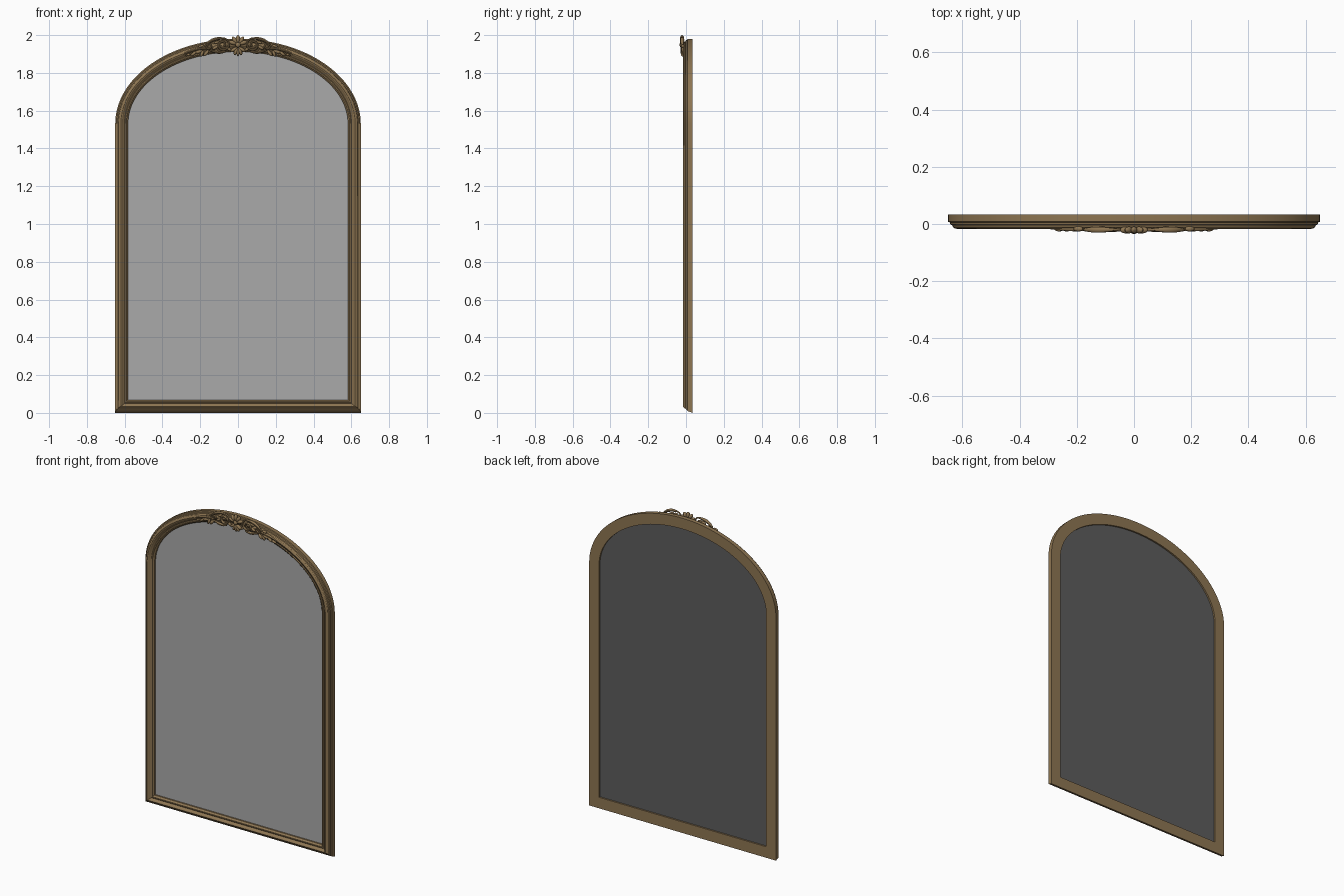
import bpy, bmesh, math
from mathutils import Matrix, Vector

if "Cube" in bpy.data.objects:
    bpy.data.objects.remove(bpy.data.objects["Cube"])


def material(name, r, g, b):
    m = bpy.data.materials.new(name)
    m.diffuse_color = (r, g, b, 1)
    m.use_nodes = True
    m.node_tree.nodes["Principled BSDF"].inputs["Base Color"].default_value = m.diffuse_color
    return m


GOLD = material("antique gold", 0.27, 0.18, 0.085)
SILVER = material("mirror silver", 0.40, 0.40, 0.40)
DARK = material("dark backing", 0.11, 0.11, 0.11)

HALF, SPRING, RISE, STEPS = 0.65, 1.53, 0.45, 64


def outline(d, db, y):
    """Arched outline moved inward by d (sides, arch) and db (bottom)."""
    a, b = HALF - d, RISE - d
    pts = [Vector((-a, y, db))]
    for i in range(STEPS + 1):
        t = math.pi * (1 - i / STEPS)
        pts.append(Vector((a * math.cos(t), y, SPRING + b * math.sin(t))))
    pts.append(Vector((a, y, db)))
    return pts


def finish(name, bm, mats, angle=35):
    bmesh.ops.recalc_face_normals(bm, faces=bm.faces[:])
    me = bpy.data.meshes.new(name)
    bm.to_mesh(me)
    bm.free()
    ob = bpy.data.objects.new(name, me)
    bpy.context.collection.objects.link(ob)
    for m in mats:
        me.materials.append(m)
    bpy.ops.object.select_all(action='DESELECT')
    bpy.context.view_layer.objects.active = ob
    ob.select_set(True)
    bpy.ops.object.shade_smooth_by_angle(angle=math.radians(angle))
    return ob


# moulded frame: (inset on sides, inset on bottom rail, depth)
PROFILE = [(0, 0, .034), (0, .010, .008), (.006, .012, .006), (.008, .020, -.002),
           (.014, .022, -.004), (.017, .028, -.011), (.023, .031, -.015),
           (.030, .035, -.017), (.036, .039, -.015), (.041, .044, -.009),
           (.049, .050, -.004), (.053, .054, -.007), (.059, .060, -.007),
           (.062, .064, -.002), (.068, .069, .002), (.068, .069, .034)]
bm = bmesh.new()
rings = [[bm.verts.new(p) for p in outline(*row)] for row in PROFILE]
for k, ring in enumerate(rings):
    nxt = rings[(k + 1) % len(rings)]
    for i in range(len(ring)):
        j = (i + 1) % len(ring)
        bm.faces.new((ring[i], ring[j], nxt[j], nxt[i]))
finish("arched_frame", bm, [GOLD], 30)

# mirror pane: silver in front, dark behind
bm = bmesh.new()
front = [bm.verts.new(p) for p in outline(.064, .065, .012)]
back = [bm.verts.new(p) for p in outline(.064, .065, .024)]
bm.faces.new(front)
bm.faces.new(back).material_index = 1
for i in range(len(front)):
    j = (i + 1) % len(front)
    bm.faces.new((front[i], front[j], back[j], back[i])).material_index = 1
finish("mirror_pane", bm, [SILVER, DARK])


# carved ornament helpers
def blob(bm, x, z, length, width, angle=0, y=-.018, depth=.012):
    m = (Matrix.Translation((x, y, z)) @ Matrix.Rotation(-math.radians(angle), 4, 'Y')
         @ Matrix.Diagonal((length, depth, width, 1)))
    bmesh.ops.create_uvsphere(bm, u_segments=16, v_segments=10, radius=1, matrix=m)


def tube(bm, path, r0, r1, side=1, y=-.02, n=10):
    """Tapered carved stem through (x, z) points, fattest in the middle."""
    pts = [Vector((side * x, y, z)) for x, z in path]
    rows, last = [], len(pts) - 1
    for i, p in enumerate(pts):
        t = (pts[min(i + 1, last)] - pts[max(i - 1, 0)]).normalized()
        nor = Vector((-t.z, 0, t.x))
        r = r0 + (r1 - r0) * math.sin(math.pi * i / last)
        rows.append([bm.verts.new(p + nor * r * math.cos(a) + Vector((0, 1.2 * r * math.sin(a), 0)))
                     for a in (2 * math.pi * k / n for k in range(n))])
    for a, b in zip(rows, rows[1:]):
        for k in range(n):
            bm.faces.new((a[k], a[(k + 1) % n], b[(k + 1) % n], b[k]))
    bm.faces.new(rows[0])
    bm.faces.new(rows[-1])


def spiral(cx, cz, r_out, r_in, start, sweep, n=26):
    out = []
    for i in range(n + 1):
        t = i / n
        a = math.radians(start + sweep * t)
        r = r_out + (r_in - r_out) * t
        out.append((cx + r * math.cos(a), cz + r * math.sin(a)))
    return out


def bend(p0, p1, p2, n=14):
    q = [i / n for i in range(n + 1)]
    return [tuple((1 - t) ** 2 * p0[k] + 2 * t * (1 - t) * p1[k] + t * t * p2[k]
                  for k in (0, 1)) for t in q]


# central shell: fan of lobes, boss and drop
bm = bmesh.new()
for ang in (18, 54, 90, 126, 162):
    a = math.radians(ang)
    blob(bm, .029 * math.cos(a), 1.952 + .026 * math.sin(a), .022, .011, ang, -.021, .012)
blob(bm, 0, 1.949, .014, .014, 0, -.024, .011)
for ang in (215, 245, 270, 295, 325):
    a = math.radians(ang)
    blob(bm, .026 * math.cos(a), 1.941 + .030 * math.sin(a), .021, .009, ang, -.018, .011)
finish("centre_shell", bm, [GOLD])

# scrolls and leaves on each side
for side, label in ((-1, "left"), (1, "right")):
    bm = bmesh.new()
    tube(bm, spiral(.080, 1.948, .036, .008, 100, 500), .004, .007, side)
    tube(bm, bend((.070, 1.982), (.135, 1.988), (.172, 1.945)), .004, .009, side)
    tube(bm, spiral(.155, 1.943, .018, .005, 0, -420), .004, .005, side)
    tube(bm, bend((.065, 1.913), (.105, 1.902), (.150, 1.920)), .004, .008, side)
    tube(bm, bend((.150, 1.920), (.190, 1.945), (.292, 1.899)), .002, .008, side, -.016)
    finish(label + "_scrolls", bm, [GOLD])

    bm = bmesh.new()
    leaves = ((.048, 1.926, .016, .008, 40), (.120, 1.934, .018, .008, -30),
              (.112, 1.962, .016, .007, -20), (.168, 1.905, .020, .009, -50),
              (.190, 1.903, .019, .008, -65), (.208, 1.912, .022, .009, -15),
              (.235, 1.902, .020, .008, -35), (.262, 1.896, .018, .006, -20),
              (.195, 1.942, .017, .007, -15))
    for x, z, l, w, ang in leaves:
        blob(bm, side * x, z, l, w, side * ang, -.017, .009)
    finish(label + "_leaves", bm, [GOLD])
